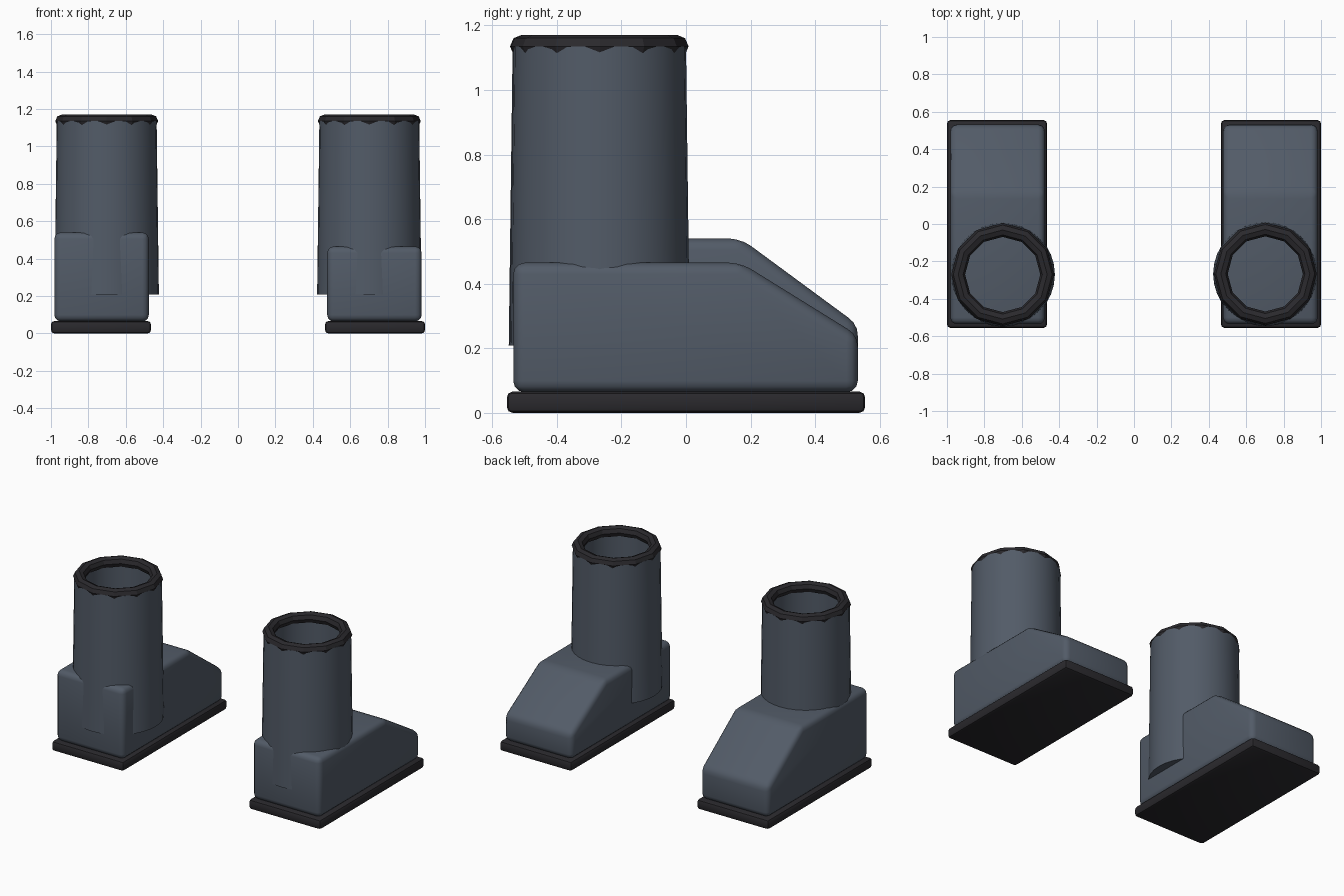
import bpy, bmesh, math

if "Cube" in bpy.data.objects:
    bpy.data.objects.remove(bpy.data.objects["Cube"])


def material(name, color):
    m = bpy.data.materials.new(name)
    m.diffuse_color = (*color, 1)
    m.use_nodes = True
    m.node_tree.nodes["Principled BSDF"].inputs["Base Color"].default_value = m.diffuse_color
    return m


SLATE = material("slate_grey", (0.085, 0.105, 0.137))
BLACK = material("charcoal_black", (0.023, 0.022, 0.026))


def finish(name, bm, mat, angle=35, bevel=0, segments=2):
    bmesh.ops.recalc_face_normals(bm, faces=bm.faces)
    mesh = bpy.data.meshes.new(name)
    bm.to_mesh(mesh)
    bm.free()
    mesh.materials.append(mat)
    ob = bpy.data.objects.new(name, mesh)
    bpy.context.collection.objects.link(ob)
    bpy.ops.object.select_all(action='DESELECT')
    bpy.context.view_layer.objects.active = ob
    ob.select_set(True)
    if bevel:
        mod = ob.modifiers.new("rounding", 'BEVEL')
        mod.width = bevel
        mod.segments = segments
        mod.limit_method = 'ANGLE'
        mod.angle_limit = math.radians(20)
        bpy.ops.object.modifier_apply(modifier=mod.name)
    bpy.ops.object.shade_smooth_by_angle(angle=math.radians(angle))
    return ob


def extrude_profile(points, x0, x1):
    """Side profile (y, z) extruded across the width."""
    bm = bmesh.new()
    face = bm.faces.new([bm.verts.new((x0, y, z)) for y, z in points])
    new = bmesh.ops.extrude_face_region(bm, geom=[face])["geom"]
    bmesh.ops.translate(bm, vec=(x1 - x0, 0, 0),
                        verts=[v for v in new if isinstance(v, bmesh.types.BMVert)])
    return bm


def revolve(section, cx, cy, count):
    """Closed (radius, z) section swept around a vertical axis."""
    bm = bmesh.new()
    rings = []
    for i in range(count):
        a = 2 * math.pi * i / count
        rings.append([bm.verts.new((cx + r * math.cos(a), cy + r * math.sin(a), z))
                      for r, z in section])
    n = len(section)
    for i in range(count):
        a, b = rings[i], rings[(i + 1) % count]
        for j in range(n):
            k = (j + 1) % n
            bm.faces.new((a[j], b[j], b[k], a[k]))
    return bm


def boot(prefix, side, foot_top, cy):
    # flat sole slab
    sole = [(-0.555, 0), (0.555, 0), (0.555, 0.066), (-0.555, 0.066)]
    finish(prefix + "_sole", extrude_profile(sole, side * 0.465, side * 1.0),
           BLACK, bevel=0.018)

    # foot block with sloping toe
    base = 0.064
    h = foot_top - base
    foot = [(-0.535, base), (0.532, base), (0.532, base + 0.44 * h),
            (0.17, foot_top), (-0.535, foot_top)]
    finish(prefix + "_foot", extrude_profile(foot, side * 0.477, side * 0.982),
           SLATE, bevel=0.035, segments=3)

    # hollow, slightly tapered shaft
    shaft = [(0.279, 0.208), (0.267, 1.135), (0.215, 1.135), (0.222, 0.208)]
    finish(prefix + "_shaft", revolve(shaft, side * 0.702, cy, 32), SLATE)

    # faceted collar ring
    collar = [(0.238 + 0.037 * math.cos(math.tau * j / 8),
               1.135 + 0.036 * math.sin(math.tau * j / 8)) for j in range(8)]
    finish(prefix + "_collar", revolve(collar, side * 0.702, cy, 12), BLACK, angle=25)


boot("left", -1, 0.54, -0.27)
boot("right", 1, 0.465, -0.267)
